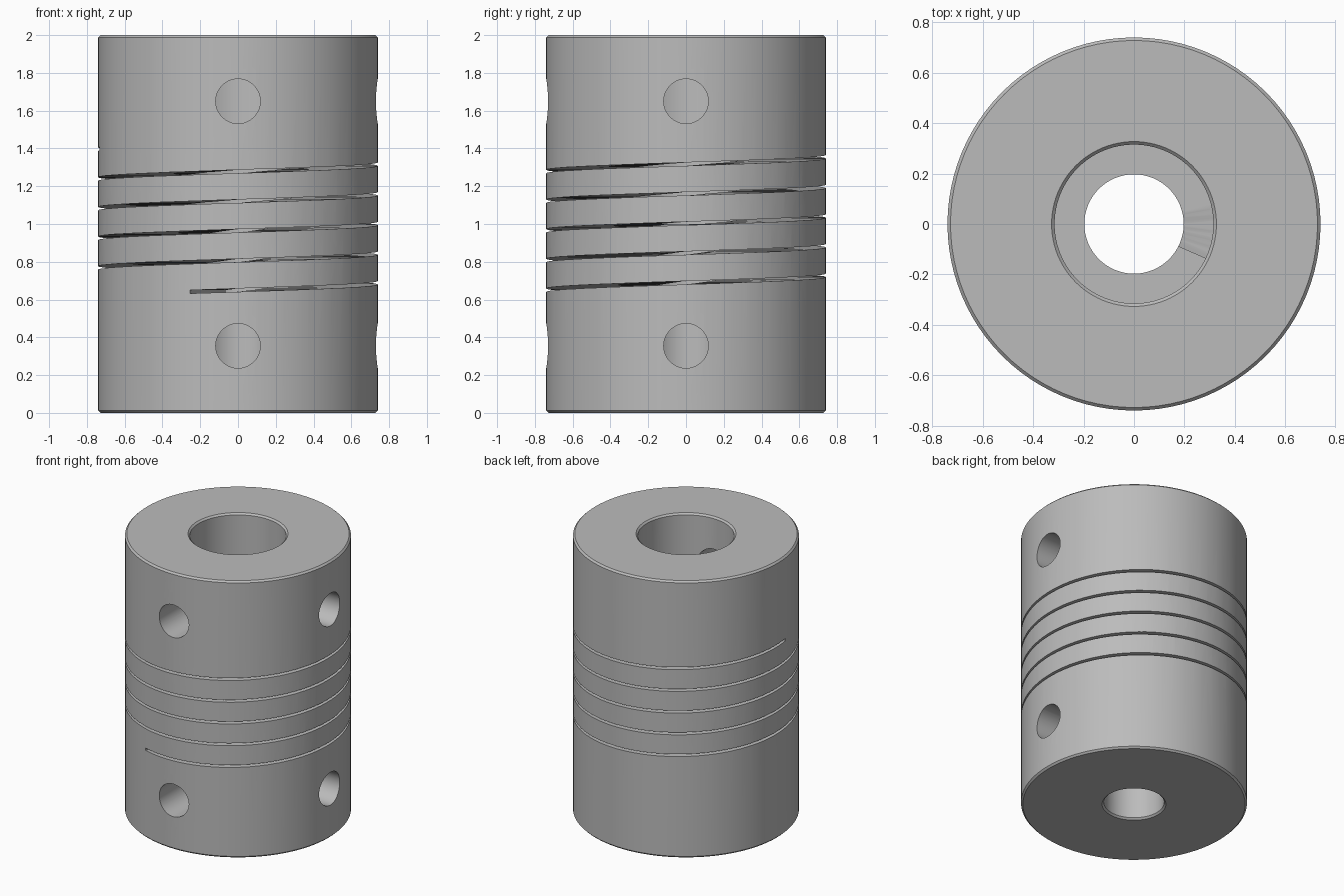
import bpy, bmesh, math
from mathutils import Matrix

if "Cube" in bpy.data.objects:
    bpy.data.objects.remove(bpy.data.objects["Cube"])

R, H, CH = 0.74, 2.0, 0.012          # outer radius, height, edge chamfer
TOP_BORE, LOW_BORE, STEP = 0.315, 0.197, 1.0
SEGS = 96


def make_object(name, bm):
    bmesh.ops.recalc_face_normals(bm, faces=bm.faces[:])
    mesh = bpy.data.meshes.new(name)
    bm.to_mesh(mesh)
    bm.free()
    ob = bpy.data.objects.new(name, mesh)
    bpy.context.collection.objects.link(ob)
    return ob


def ring_sweep(bm, rings, closed):
    """Skin a list of vertex loops, closing or capping the ends."""
    n = len(rings[0])
    count = len(rings) if closed else len(rings) - 1
    for i in range(count):
        a, b = rings[i], rings[(i + 1) % len(rings)]
        for j in range(n):
            k = (j + 1) % n
            bm.faces.new((a[j], a[k], b[k], b[j]))
    if not closed:
        bm.faces.new(rings[0])
        bm.faces.new(rings[-1])


# Body: turned sleeve with a wide upper bore and a narrow lower bore
profile = [(LOW_BORE + CH, 0), (R - CH, 0), (R, CH), (R, H - CH), (R - CH, H),
           (TOP_BORE + CH, H), (TOP_BORE, H - CH), (TOP_BORE, STEP),
           (LOW_BORE, STEP), (LOW_BORE, CH)]
bm = bmesh.new()
rings = []
for i in range(SEGS):
    a = 2 * math.pi * i / SEGS
    rings.append([bm.verts.new((r * math.cos(a), r * math.sin(a), z)) for r, z in profile])
ring_sweep(bm, rings, True)
body = make_object("coupling_body", bm)

# Helical slit cutter: thin rectangular section climbing around the axis
PITCH, TURNS, START, Z0, HALF = 0.157, 4.825, math.radians(250), 0.641, 0.009
bm = bmesh.new()
rings = []
steps = int(TURNS * 64)
for i in range(steps + 1):
    t = TURNS * i / steps
    a, z = START + 2 * math.pi * t, Z0 + PITCH * t
    rings.append([bm.verts.new((r * math.cos(a), r * math.sin(a), z + dz))
                  for r, dz in ((0.15, -HALF), (0.85, -HALF), (0.85, HALF), (0.15, HALF))])
ring_sweep(bm, rings, False)
bmesh.ops.triangulate(bm, faces=bm.faces[:])
slit = make_object("slit_cutter", bm)

# Set screw hole cutters: front and right, at two heights
bm = bmesh.new()
for z in (0.355, 1.65):
    for angle in (-math.pi / 2, 0):
        m = (Matrix.Translation((0, 0, z)) @ Matrix.Rotation(angle, 4, 'Z')
             @ Matrix.Translation((0.515, 0, 0)) @ Matrix.Rotation(math.pi / 2, 4, 'Y'))
        bmesh.ops.create_cone(bm, cap_ends=True, segments=48, radius1=0.118,
                              radius2=0.118, depth=0.77, matrix=m)
holes = make_object("screw_hole_cutter", bm)

# Cut the body
bpy.context.view_layer.objects.active = body
body.select_set(True)
for cutter in (holes, slit):
    cutter.hide_render = True
    mod = body.modifiers.new(cutter.name, 'BOOLEAN')
    mod.operation, mod.solver, mod.object = 'DIFFERENCE', 'EXACT', cutter
    bpy.ops.object.modifier_apply(modifier=mod.name)
    bpy.data.objects.remove(cutter)

# Plain grey metal
metal = bpy.data.materials.new("grey_metal")
metal.diffuse_color = (0.5, 0.5, 0.5, 1)
metal.use_nodes = True
metal.node_tree.nodes["Principled BSDF"].inputs["Base Color"].default_value = metal.diffuse_color
body.data.materials.clear()
body.data.materials.append(metal)
bpy.ops.object.shade_smooth_by_angle(angle=math.radians(30))
